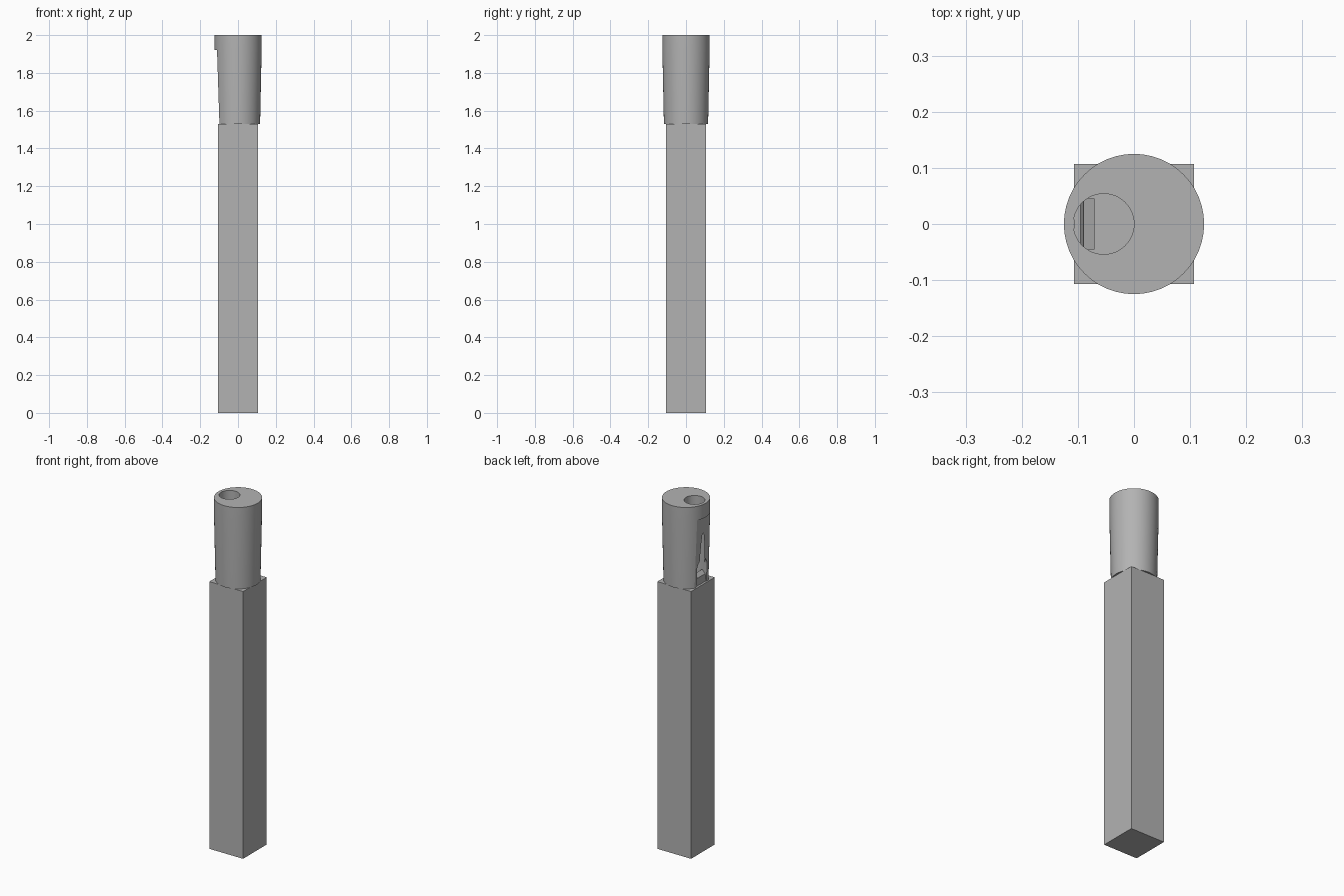
import bpy, bmesh, math

cube = bpy.data.objects.get("Cube")
if cube:
    bpy.data.objects.remove(cube, do_unlink=True)

grey = bpy.data.materials.new("warm_grey")
grey.use_nodes = True
colour = (0.45, 0.45, 0.45, 1)
grey.diffuse_color = colour
grey.node_tree.nodes["Principled BSDF"].inputs["Base Color"].default_value = colour

BODY, JOIN, RIM, TOP = 0.107, 1.53, 1.92, 2.0


def finish(name, bm):
    bmesh.ops.recalc_face_normals(bm, faces=bm.faces)
    mesh = bpy.data.meshes.new(name)
    bm.to_mesh(mesh)
    bm.free()
    mesh.materials.append(grey)
    ob = bpy.data.objects.new(name, mesh)
    bpy.context.collection.objects.link(ob)
    return ob


def prism(name, profile, place, low, high):
    """Extrude a 2D profile; place(u, v, depth) gives the 3D point."""
    bm = bmesh.new()
    rings = [[bm.verts.new(place(u, v, d)) for u, v in profile] for d in (low, high)]
    for ring in rings:
        bm.faces.new(ring)
    n = len(profile)
    for i in range(n):
        j = (i + 1) % n
        bm.faces.new((rings[0][i], rings[0][j], rings[1][j], rings[1][i]))
    return finish(name, bm)


def turned(name, levels, x=0, sides=48):
    """Stack of circular rings given as (radius, height)."""
    bm = bmesh.new()
    angles = [2 * math.pi * i / sides for i in range(sides)]
    rings = [[bm.verts.new((x + r * math.cos(a), r * math.sin(a), z)) for a in angles]
             for r, z in levels]
    bm.faces.new(rings[0])
    bm.faces.new(rings[-1])
    for a, b in zip(rings, rings[1:]):
        for i in range(sides):
            j = (i + 1) % sides
            bm.faces.new((a[i], a[j], b[j], b[i]))
    return finish(name, bm)


def carve(target, cutter):
    mod = target.modifiers.new("carve", 'BOOLEAN')
    mod.operation = 'DIFFERENCE'
    mod.solver = 'EXACT'
    mod.object = cutter
    bpy.context.view_layer.objects.active = target
    bpy.ops.object.modifier_apply(modifier=mod.name)
    bpy.data.objects.remove(cutter, do_unlink=True)


def along_y(u, v, d):
    return (u, d, v)


def along_x(u, v, d):
    return (d, u, v)


# Square body
square = [(-BODY, -BODY), (BODY, -BODY), (BODY, BODY), (-BODY, BODY)]
prism("square_body", square, lambda u, v, d: (u, v, d), 0, JOIN)

# Tapered round head with a straight rim
head = turned("tapered_head", [(0.117, JOIN), (0.125, RIM), (0.125, TOP)])

# Sloping flat on one side below the rim
flat = [(-0.2, JOIN - 0.1), (-0.095, JOIN - 0.1), (-0.111, RIM), (-0.2, RIM)]
carve(head, prism("flat_cutter", flat, along_y, -0.2, 0.2))

# Off-centre bore from the top
carve(head, turned("bore_cutter", [(0.054, JOIN + 0.015), (0.054, TOP + 0.1)], x=-0.054))

# Arched window at the foot of the flat
half, spring = 0.045, 1.63
arch = [(-half, JOIN - 0.1), (half, JOIN - 0.1)]
arch += [(half * math.cos(math.pi * i / 16), spring + half * math.sin(math.pi * i / 16))
         for i in range(17)]
carve(head, prism("window_cutter", arch, along_x, -0.2, -0.07))

# Stepped lip inside the window
lip = [(-0.095, JOIN), (-0.09, 1.57), (-0.07, 1.59), (-0.07, JOIN)]
prism("window_lip", lip, along_y, -half, half)

# Smooth the round head and keep its edges sharp
bpy.ops.object.select_all(action='DESELECT')
head.select_set(True)
bpy.context.view_layer.objects.active = head
bpy.ops.object.shade_smooth_by_angle(angle=math.radians(25))
